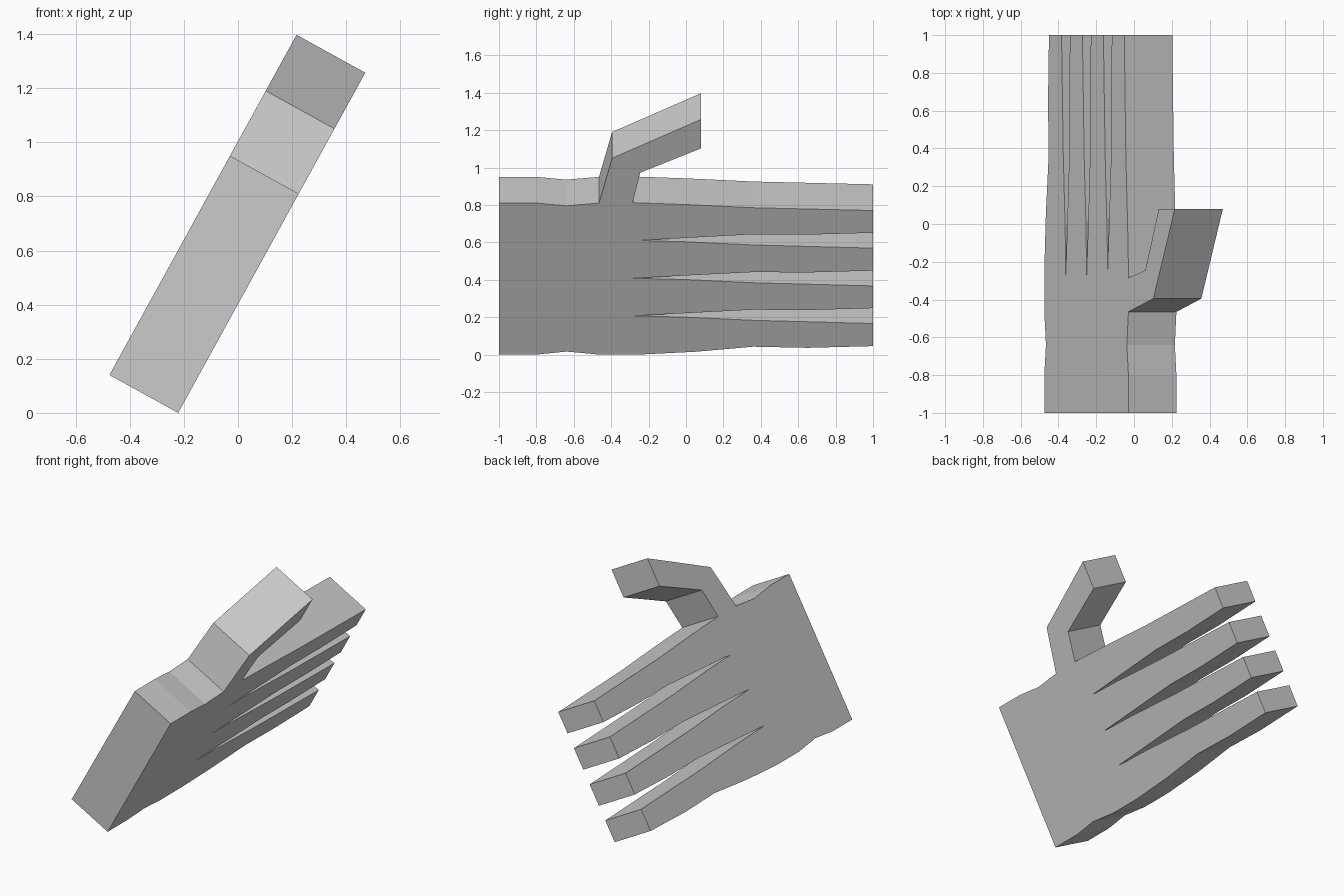
import bpy, bmesh
from mathutils import Vector

if "Cube" in bpy.data.objects:
    bpy.data.objects.remove(bpy.data.objects["Cube"])

# lean of the slab: x grows with z; thickness runs up and to the left
LEAN = 0.55
X0 = -0.221
THICK = Vector((-0.254, 0.0, 0.14))

# wrist and thumb outline (y, z on the lower right face)
outline = [(-1, 0.81), (-0.8, 0.81), (-0.64, 0.795), (-0.465, 0.81),
           (-0.395, 1.05), (0.08, 1.257), (0.08, 1.102), (-0.245, 0.972),
           (-0.285, 0.812), (0.0, 0.802), (0.36, 0.785), (1, 0.77)]

# gaps between the fingers, from index to little finger
for root_y, z in ((-0.255, 0.61), (-0.285, 0.408), (-0.28, 0.207)):
    outline += [(1, z + 0.041), (0.65, z + 0.031), (0.36, z + 0.033),
                (root_y, z), (0.0, z - 0.007), (0.36, z - 0.024), (1, z - 0.041)]

# little finger side and heel of the hand
outline += [(1, 0.045), (0.65, 0.036), (0.36, 0.042), (0.05, 0.015),
            (-0.25, 0.0), (-0.465, 0.0), (-0.64, 0.016), (-0.8, 0.0), (-1, 0.0)]

bm = bmesh.new()
face = bm.faces.new([bm.verts.new((X0 + LEAN * z, y, z)) for y, z in outline])
ext = bmesh.ops.extrude_face_region(bm, geom=[face], use_keep_orig=True)
bmesh.ops.translate(bm, vec=THICK,
                    verts=[g for g in ext["geom"] if isinstance(g, bmesh.types.BMVert)])
bmesh.ops.triangulate(bm, faces=[f for f in bm.faces if len(f.verts) > 4])
bmesh.ops.recalc_face_normals(bm, faces=bm.faces[:])

mesh = bpy.data.meshes.new("hand")
bm.to_mesh(mesh)
bm.free()
hand = bpy.data.objects.new("hand", mesh)
bpy.context.collection.objects.link(hand)

grey = bpy.data.materials.new("plain grey")
grey.diffuse_color = (0.6, 0.6, 0.6, 1)
grey.use_nodes = True
grey.node_tree.nodes["Principled BSDF"].inputs["Base Color"].default_value = grey.diffuse_color
mesh.materials.append(grey)
